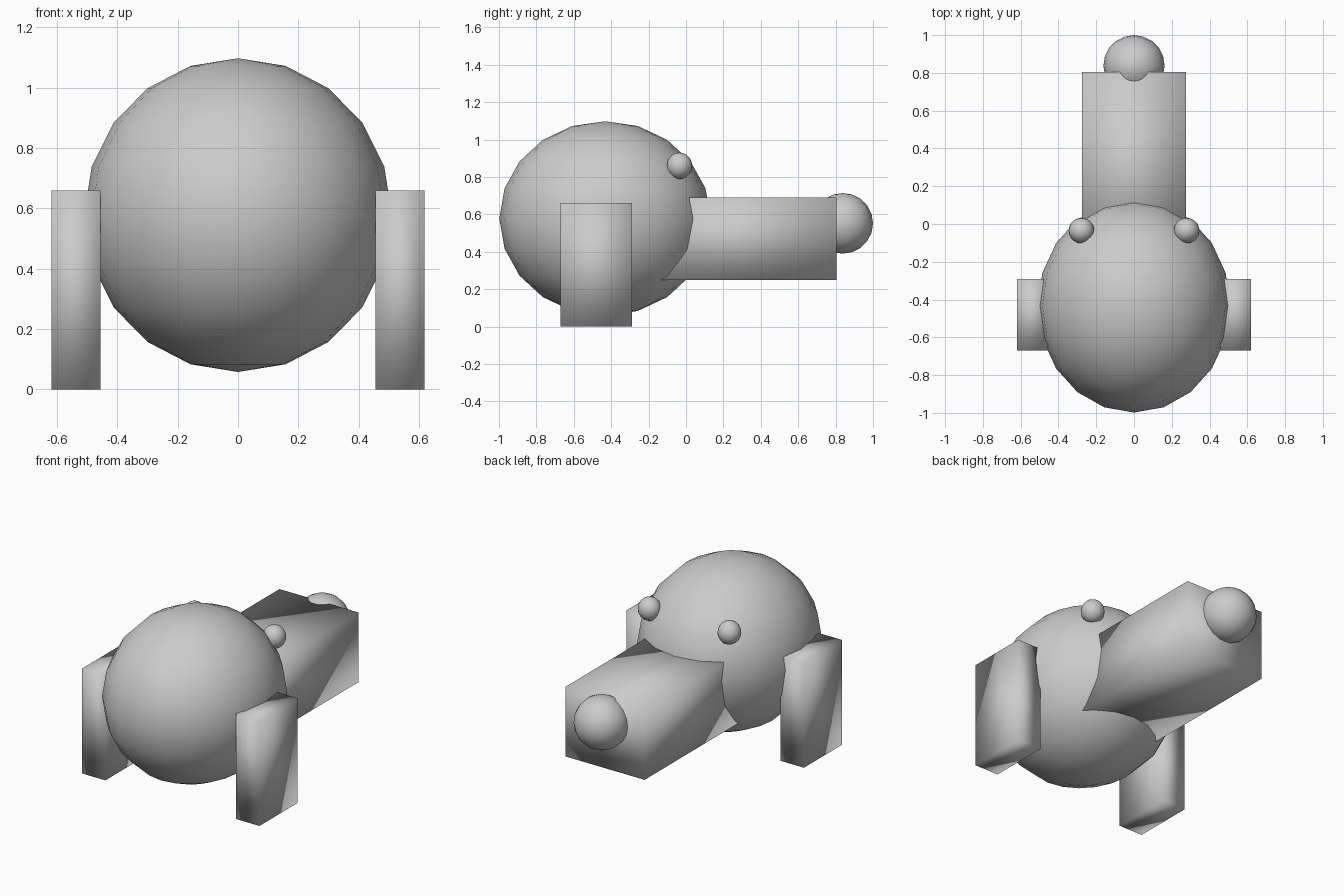
import bpy
import bmesh
from mathutils import Matrix, Vector

cube = bpy.data.objects.get("Cube")
if cube:
    bpy.data.objects.remove(cube, do_unlink=True)

# Single plain grey for the whole model
grey = bpy.data.materials.new("plain grey")
grey.use_nodes = True
colour = (0.6, 0.6, 0.6, 1.0)
grey.diffuse_color = colour
grey.node_tree.nodes["Principled BSDF"].inputs["Base Color"].default_value = colour


def finish(name, bm):
    for face in bm.faces:
        face.smooth = True
    mesh = bpy.data.meshes.new(name)
    bm.to_mesh(mesh)
    bm.free()
    mesh.materials.append(grey)
    obj = bpy.data.objects.new(name, mesh)
    bpy.context.collection.objects.link(obj)
    return obj


def ball(name, centre, radii):
    bm = bmesh.new()
    place = Matrix.Translation(centre) @ Matrix.Diagonal((*radii, 1))
    bmesh.ops.create_uvsphere(bm, u_segments=20, v_segments=10, radius=1, matrix=place)
    return finish(name, bm)


def box(name, low, high):
    low, high = Vector(low), Vector(high)
    bm = bmesh.new()
    place = Matrix.Translation((low + high) / 2) @ Matrix.Diagonal((*(high - low), 1))
    bmesh.ops.create_cube(bm, size=1, matrix=place)
    return finish(name, bm)


# Head, snout and nose
ball("head", (0, -0.433, 0.578), (0.51, 0.565, 0.52))
box("snout", (-0.275, -0.25, 0.25), (0.275, 0.805, 0.69))
ball("nose", (0, 0.838, 0.552), (0.162, 0.162, 0.162))

# Paired eyes and hanging ears
for side, s in (("left", 1), ("right", -1)):
    ball(side + "_eye", (s * 0.278, -0.035, 0.86), (0.068, 0.068, 0.071))
    inner, outer = s * 0.455, s * 0.619
    box(side + "_ear", (min(inner, outer), -0.67, 0), (max(inner, outer), -0.29, 0.66))
